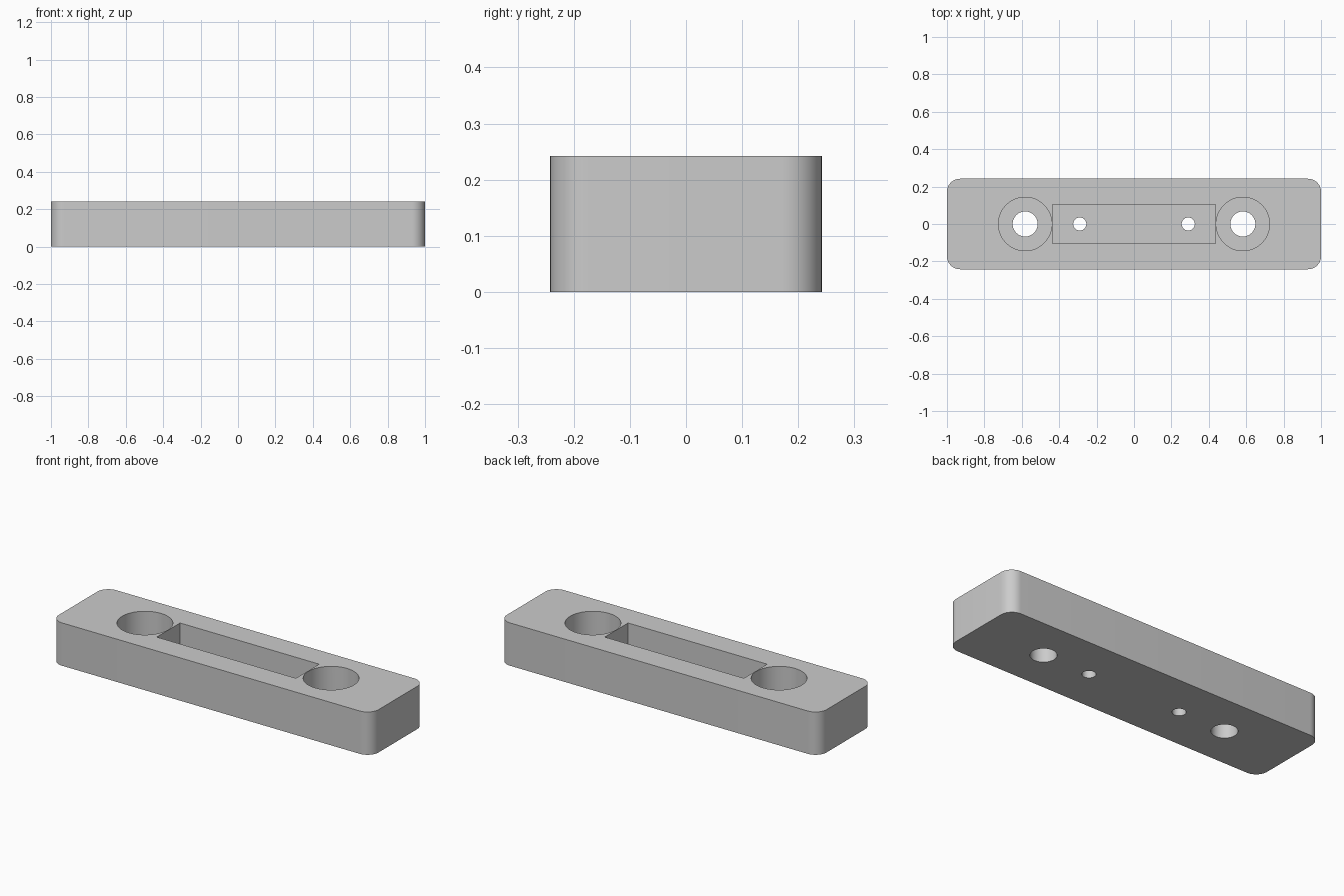
import bpy
import bmesh
import math

if "Cube" in bpy.data.objects:
    bpy.data.objects.remove(bpy.data.objects["Cube"], do_unlink=True)

HEIGHT = 0.242
HALF_WIDTH = 0.242
CORNER = 0.07
FLOOR = 0.09      # level of the recess floors


def add_mesh(name, bm):
    mesh = bpy.data.meshes.new(name)
    bmesh.ops.recalc_face_normals(bm, faces=bm.faces)
    bm.to_mesh(mesh)
    bm.free()
    obj = bpy.data.objects.new(name, mesh)
    bpy.context.collection.objects.link(obj)
    return obj


def prism(name, outline, bottom, top):
    bm = bmesh.new()
    base = bm.faces.new([bm.verts.new((x, y, bottom)) for x, y in outline])
    side = bmesh.ops.extrude_face_region(bm, geom=[base])["geom"]
    verts = [v for v in side if isinstance(v, bmesh.types.BMVert)]
    bmesh.ops.translate(bm, verts=verts, vec=(0, 0, top - bottom))
    return add_mesh(name, bm)


def arc(cx, cy, radius, start, sweep, steps):
    return [(cx + radius * math.cos(start + sweep * i / steps),
             cy + radius * math.sin(start + sweep * i / steps))
            for i in range(steps)]


def circle(cx, radius):
    return arc(cx, 0, radius, 0, math.tau, 64)


def rounded_rectangle(hx, hy, radius):
    points = []
    for i, (sx, sy) in enumerate([(1, 1), (-1, 1), (-1, -1), (1, -1)]):
        cx, cy = sx * (hx - radius), sy * (hy - radius)
        start, quarter = i * math.pi / 2, math.pi / 2
        points += arc(cx, cy, radius, start, quarter, 12)
        points.append((cx + radius * math.cos(start + quarter),
                       cy + radius * math.sin(start + quarter)))
    return points


# Mounting block with rounded vertical corners
block = prism("mounting_block", rounded_rectangle(1, HALF_WIDTH, CORNER), 0, HEIGHT)

# Central slot, counterbored end holes and small pilot holes
slot = [(-0.435, -0.104), (0.435, -0.104), (0.435, 0.104), (-0.435, 0.104)]
cutters = [prism("slot_cutter", slot, FLOOR, HEIGHT + 0.1)]
for side in (-1, 1):
    cutters += [
        prism("counterbore_cutter", circle(side * 0.582, 0.143), FLOOR, HEIGHT + 0.1),
        prism("bolt_hole_cutter", circle(side * 0.582, 0.067), -0.1, HEIGHT + 0.2),
        prism("pilot_hole_cutter", circle(side * 0.29, 0.035), -0.1, HEIGHT + 0.2),
    ]
for cutter in cutters:
    cutter.hide_render = True
    cut = block.modifiers.new(cutter.name, "BOOLEAN")
    cut.operation = "DIFFERENCE"
    cut.solver = "EXACT"
    cut.object = cutter

# Keep the cut result and discard the helpers
graph = bpy.context.evaluated_depsgraph_get()
result = bpy.data.meshes.new_from_object(block.evaluated_get(graph))
block.modifiers.clear()
block.data = result
for cutter in cutters:
    bpy.data.objects.remove(cutter, do_unlink=True)

# Plain grey finish
grey = bpy.data.materials.new("light_grey")
grey.use_nodes = True
colour = (0.6, 0.6, 0.6, 1)
grey.diffuse_color = colour
grey.node_tree.nodes["Principled BSDF"].inputs["Base Color"].default_value = colour
block.data.materials.clear()
block.data.materials.append(grey)

# Smooth curved walls, sharp rims
bpy.ops.object.select_all(action="DESELECT")
block.select_set(True)
bpy.context.view_layer.objects.active = block
bpy.ops.object.shade_smooth_by_angle(angle=math.radians(30))
